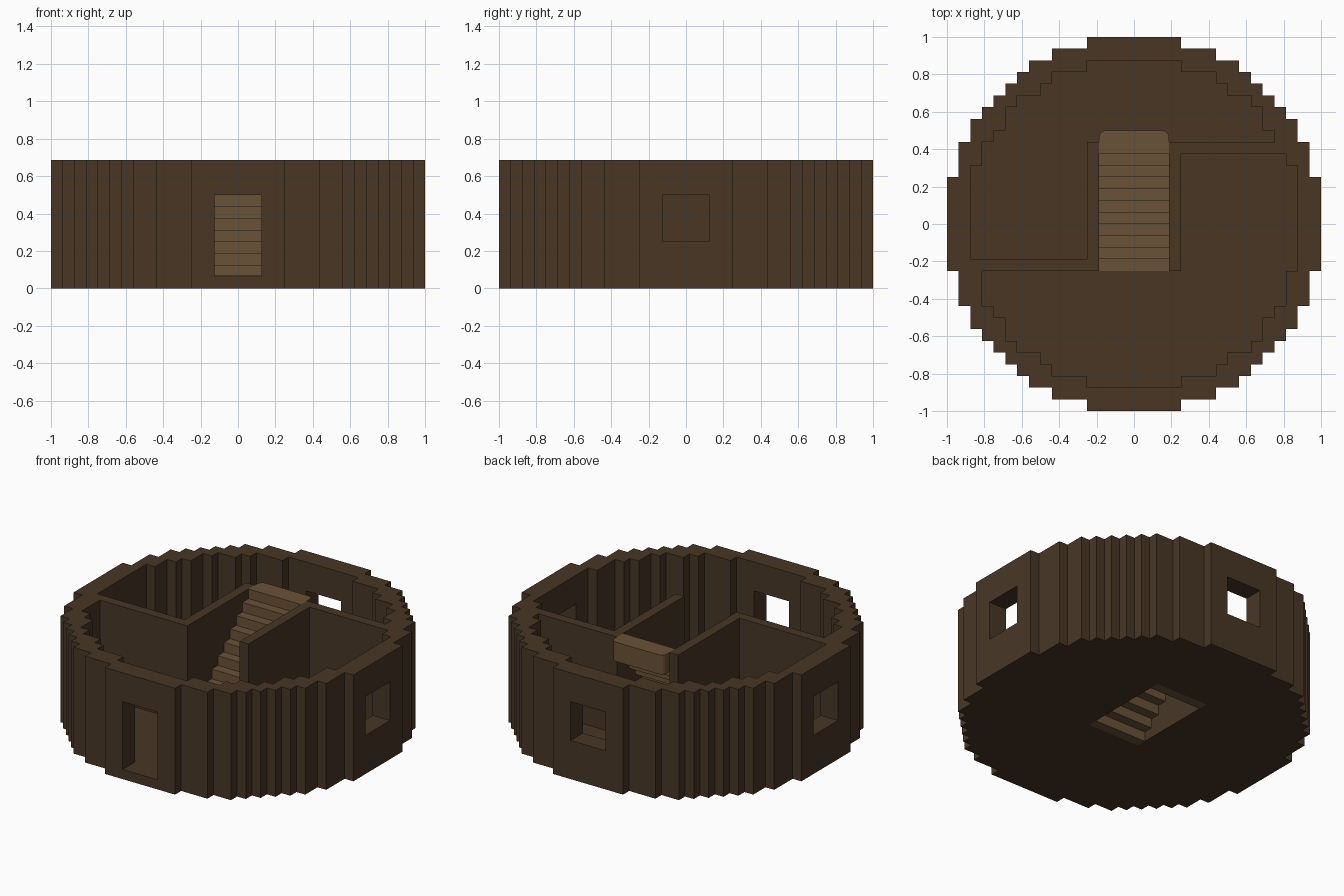
import bpy, bmesh, math
from mathutils import Vector

cube = bpy.data.objects.get("Cube")
if cube:
    bpy.data.objects.remove(cube, do_unlink=True)

U = 0.0625           # one block
TOP = 11 * U         # wall height


def material(name, rgb):
    m = bpy.data.materials.new(name)
    m.use_nodes = True
    col = (*rgb, 1.0)
    m.diffuse_color = col
    m.node_tree.nodes["Principled BSDF"].inputs["Base Color"].default_value = col
    return m


DARK = material("dark brown wood", (0.065, 0.037, 0.0185))
PLANK = material("light brown wood", (0.141, 0.084, 0.038))


def prism(name, points, depth, mat):
    """Extrude a closed outline of 3D points along a vector."""
    bm = bmesh.new()
    face = bm.faces.new([bm.verts.new(p) for p in points])
    ext = bmesh.ops.extrude_face_region(bm, geom=[face], use_keep_orig=True)
    verts = [v for v in ext["geom"] if isinstance(v, bmesh.types.BMVert)]
    bmesh.ops.translate(bm, verts=verts, vec=Vector(depth))
    bmesh.ops.recalc_face_normals(bm, faces=bm.faces)
    me = bpy.data.meshes.new(name)
    bm.to_mesh(me)
    bm.free()
    me.materials.append(mat)
    ob = bpy.data.objects.new(name, me)
    bpy.context.collection.objects.link(ob)
    return ob


def upright(name, outline, z0, z1, mat):
    return prism(name, [(x, y, z0) for x, y in outline], (0, 0, z1 - z0), mat)


def box(name, x0, x1, y0, y1, z0, z1, mat):
    return upright(name, [(x0, y0), (x1, y0), (x1, y1), (x0, y1)], z0, z1, mat)


def stepped_side(corners):
    """Staircase line from the +y end to the +x side, in blocks."""
    pts = []
    for i, (x, y) in enumerate(corners):
        pts.append((x * U, y * U))
        if i + 1 < len(corners):
            pts.append((x * U, corners[i + 1][1] * U))
    return pts


def ring(upper, lower):
    a, b = stepped_side(upper), stepped_side(lower)
    right = a + [(x, -y) for x, y in reversed(b)]
    return right + [(-x, y) for x, y in reversed(right)]


# Blocky round shell: hollow drum with a floor
outer = [(4, 16), (7, 15), (9, 14), (10, 13), (11, 12), (12, 11), (13, 10), (14, 9), (15, 7), (16, 4)]
inner = [(4, 14), (7, 13), (8, 12), (10, 11), (11, 10), (12, 8), (13, 7)]
shell = upright("round_shell", ring(outer, outer), 0, TOP, DARK)
cutters = [
    upright("room_cutter", ring(inner + [(14, 5)], inner + [(14, 4)]), U, 1.0, DARK),
    box("door_cutter", -2*U, 2*U, -1.2, -0.7, U, 8*U, DARK),
    box("back_window_cutter", -2*U, 2*U, 0.7, 1.2, 4*U, 8*U, DARK),
    box("left_window_cutter", 0.7, 1.2, -2*U, 2*U, 4*U, 8*U, DARK),
    box("right_window_cutter", -1.2, -0.7, -2*U, 2*U, 4*U, 8*U, DARK),
    box("stairwell_cutter", -3*U, 3*U, -3*U, 7*U, -0.2, 0.2, DARK),
]
for c in cutters:
    mod = shell.modifiers.new(c.name, "BOOLEAN")
    mod.operation = "DIFFERENCE"
    mod.solver = "EXACT"
    mod.object = c
bpy.context.view_layer.update()
deps = bpy.context.evaluated_depsgraph_get()
cut_mesh = bpy.data.meshes.new_from_object(shell.evaluated_get(deps))
shell.modifiers.clear()
shell.data = cut_mesh
for c in cutters:
    bpy.data.objects.remove(c, do_unlink=True)

# L-shaped partition walls either side of the stairs
upright("right_partition",
        [(x*U, y*U) for x, y in [(-14, -4), (-3, -4), (-3, 7), (-4, 7), (-4, -3), (-14, -3)]],
        U, TOP, DARK)
upright("left_partition",
        [(x*U, y*U) for x, y in [(3, -4), (4, -4), (4, 6), (13, 6), (13, 7), (3, 7)]],
        U, TOP, DARK)

# Flight of steps, two blocks thick with a stepped underside
tops, bottoms = [], []
for k in range(9):
    y0, y1 = (k - 3) * U, (k - 2) * U
    tops += [(y0, (k + 2) * U), (y1, (k + 2) * U)]
    bottoms += [(y0, k * U), (y1, k * U)]
W = 3 * U
prism("stair_flight", [(-W, y, z) for y, z in tops + bottoms[::-1]], (2 * W, 0, 0), PLANK)

# Landing with rounded outer corners
r = 0.035
arc = [(W - r + r*math.cos(a), 8*U - r + r*math.sin(a))
       for a in [math.pi/2 * i/4 for i in range(5)]]
upright("stair_landing",
        [(-W, 6*U), (W, 6*U)] + arc + [(-x, y) for x, y in reversed(arc)],
        9*U, TOP, PLANK)

# Planks at floor level: foot of the stairs and far edge of the stairwell
box("foot_plank", -W, W, -4*U, -3*U, U, U + 0.005, PLANK)
box("stairwell_edge_plank", -W, W, 6*U, 7*U, 0, U, PLANK)
